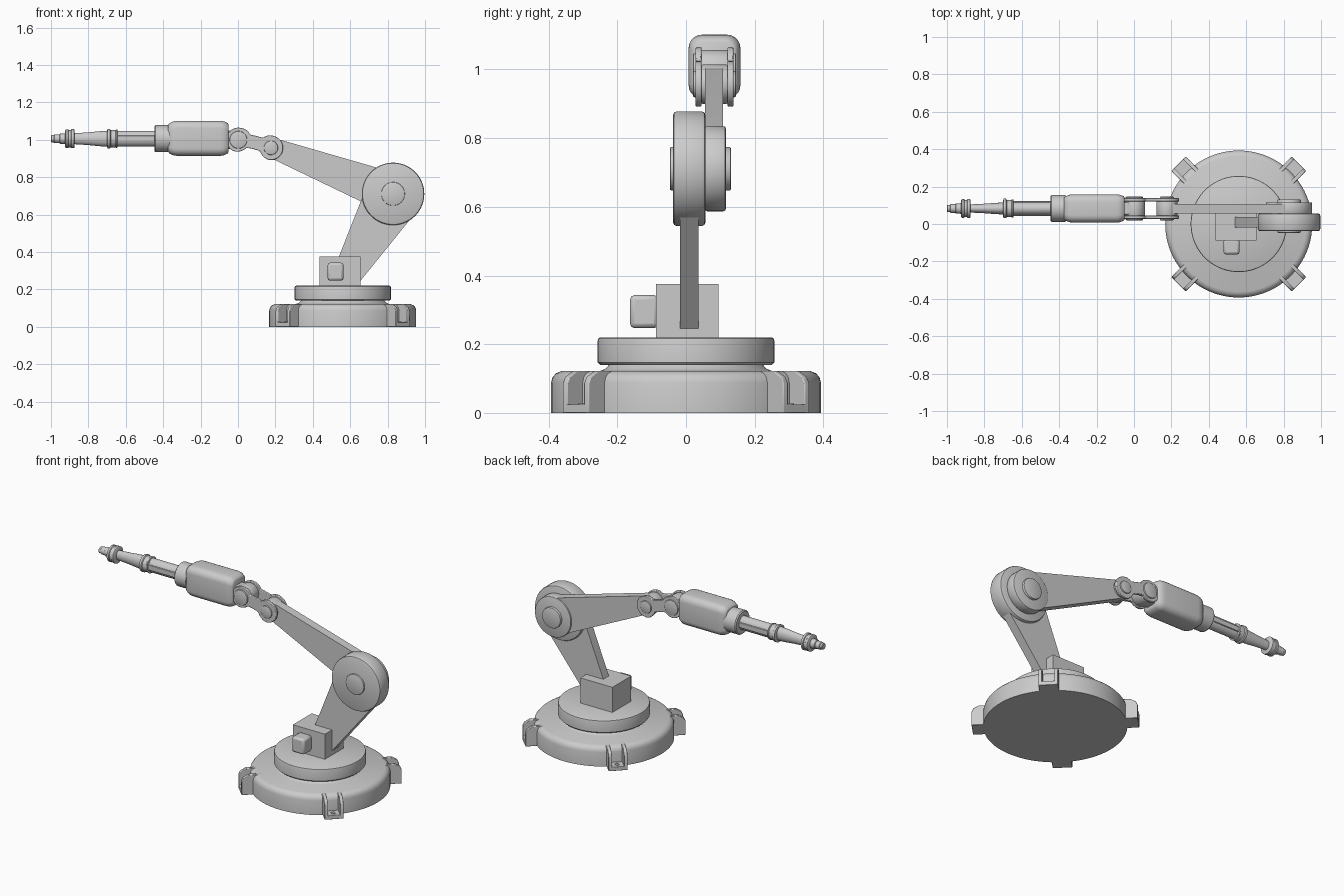
import bpy, bmesh, math
from mathutils import Matrix, Vector

if "Cube" in bpy.data.objects:
    bpy.data.objects.remove(bpy.data.objects["Cube"])

AY = 0.083   # centre plane of the forearm in y


def finish(name, bm, smooth=True, bevel=0.0, segs=2):
    bmesh.ops.recalc_face_normals(bm, faces=bm.faces)
    me = bpy.data.meshes.new(name)
    bm.to_mesh(me)
    bm.free()
    ob = bpy.data.objects.new(name, me)
    bpy.context.collection.objects.link(ob)
    if bevel:
        m = ob.modifiers.new("bevel", 'BEVEL')
        m.width, m.segments, m.limit_method = bevel, segs, 'ANGLE'
    if smooth:
        bpy.ops.object.select_all(action='DESELECT')
        ob.select_set(True)
        bpy.context.view_layer.objects.active = ob
        bpy.ops.object.shade_smooth_by_angle(angle=math.radians(35))
    return ob


def lathe(name, profile, loc, axis='Z', n=64, squash=(1, 1)):
    """Solid of revolution; profile = (radius, position along the axis)."""
    bm = bmesh.new()
    rings = []
    for r, h in profile:
        ring = []
        for i in range(n):
            a = 2 * math.pi * i / n
            u, v = r * math.cos(a) * squash[0], r * math.sin(a) * squash[1]
            p = {'Z': (u, v, h), 'Y': (u, h, v), 'X': (h, u, v)}[axis]
            ring.append(bm.verts.new(Vector(p) + Vector(loc)))
        rings.append(ring)
    for a, b in zip(rings, rings[1:]):
        for i in range(n):
            bm.faces.new((a[i], a[(i + 1) % n], b[(i + 1) % n], b[i]))
    bm.faces.new(rings[0])
    bm.faces.new(rings[-1])
    return finish(name, bm)


def disc(name, x, z, r, y0, y1, b=0.006, n=48):
    """Round-edged cylinder along y."""
    k = b * 0.3
    return lathe(name, [(r - b, y0), (r - k, y0 + k), (r, y0 + b),
                        (r, y1 - b), (r - k, y1 - k), (r - b, y1)], (x, 0, z), 'Y', n)


def prism(name, pts, y0, y1, bevel=0.0, mat=None):
    """Extrude an x-z outline along y."""
    bm = bmesh.new()
    f = bm.faces.new([bm.verts.new((x, y0, z)) for x, z in pts])
    ext = bmesh.ops.extrude_face_region(bm, geom=[f])['geom']
    bmesh.ops.translate(bm, vec=(0, y1 - y0, 0),
                        verts=[v for v in ext if isinstance(v, bmesh.types.BMVert)])
    if mat:
        bmesh.ops.transform(bm, matrix=mat, verts=bm.verts)
    return finish(name, bm, True, bevel)


def box(name, x, y, z, bevel=0.0, mat=None):
    return prism(name, [(x[0], z[0]), (x[1], z[0]), (x[1], z[1]), (x[0], z[1])],
                 y[0], y[1], bevel, mat)


# round base and turntable
BX = 0.56
lathe("base", [(0.393, 0), (0.393, 0.088), (0.389, 0.103), (0.379, 0.115), (0.362, 0.122),
               (0.25, 0.122), (0.235, 0.128), (0.222, 0.142)], (BX, 0, 0), n=96)
lathe("turntable", [(0.25, 0.14), (0.257, 0.147), (0.257, 0.211), (0.255, 0.217), (0.249, 0.22)],
      (BX, 0, 0), n=96)

# four open bolt lugs on the diagonals
lug_side = [(0.34, 0), (0.455, 0), (0.455, 0.085), (0.445, 0.105), (0.415, 0.122), (0.34, 0.122)]
for i in range(4):
    m = Matrix.Translation((BX, 0, 0)) @ Matrix.Rotation(math.radians(45 + 90 * i), 4, 'Z')
    for s, y0 in (("left", -0.054), ("right", 0.034)):
        prism(f"lug_wall_{s}_{i}", lug_side, y0, y0 + 0.02, 0.003, m)
    box(f"lug_floor_{i}", (0.34, 0.455), (-0.04, 0.04), (0, 0.025), 0.002, m)
    c = m @ Vector((0.424, 0, 0))
    lathe(f"lug_bolt_{i}", [(0.014, 0.02), (0.014, 0.028), (0.009, 0.028), (0.009, 0.0255)], c, n=20)

# pedestal block with its motor
box("pedestal", (0.436, 0.655), (-0.088, 0.095), (0.215, 0.375))
box("motor", (0.479, 0.564), (-0.163, -0.08), (0.247, 0.343), 0.013)

# lower arm and shoulder joint
SX, SZ = 0.829, 0.711
prism("lower_arm", [(0.50, 0.24), (0.65, 0.24), (0.925, 0.58), (0.83, 0.71), (0.664, 0.69), (0.537, 0.37)],
      -0.018, 0.037)
disc("shoulder_large_disc", SX, SZ, 0.167, -0.038, 0.057, 0.011, 72)
disc("shoulder_small_disc", SX, SZ, 0.124, 0.055, 0.116, 0.007, 64)
disc("shoulder_pin", SX, SZ, 0.063, -0.047, 0.131, 0.004)

# upper arm plate
prism("upper_arm", [(0.176, 0.893), (0.195, 0.893), (0.65, 0.674), (0.79, 0.607),
                    (0.83, 0.826), (0.227, 1.0), (0.176, 1.01)], 0.056, 0.108)

# elbow and wrist hubs joined by two waisted side links
EX, EZ, WX, WZ, R = 0.176, 0.957, 0.002, 1.0, 0.065
for nm, x, z, cap in (("elbow", EX, EZ, 0.038), ("wrist", WX, WZ, 0.047)):
    disc(nm + "_hub", x, z, 0.057, 0.043, 0.123, 0.006)
    disc(nm + "_pin", x, z, cap, 0.020, 0.146, 0.005)
L = math.hypot(EX - WX, EZ - WZ)
ang = math.atan2(EZ - WZ, EX - WX)
xs = [L / 2 - (L / 2 + R) * math.cos(math.pi * i / 40) for i in range(41)]


def half_width(x):
    d = min(abs(x), abs(x - L))
    w = math.sqrt(max(R * R - d * d, 0))
    return max(w, 0.036) if 0 < x < L else w


def place(x, w):
    bend = 0.007 * math.sin(math.pi * min(max(x / L, 0), 1))
    return (WX + x * math.cos(ang) - (w + bend) * math.sin(ang),
            WZ + x * math.sin(ang) + (w + bend) * math.cos(ang))


outline = [place(x, -half_width(x)) for x in xs]
outline += [place(x, half_width(x)) for x in reversed(xs[1:-1])]
for nm, y0 in (("front", 0.028), ("back", 0.121)):
    prism("link_" + nm, outline, y0, y0 + 0.017, 0.003)

# wrist neck and rounded forearm housing
box("wrist_neck", (-0.08, 0.0), (0.051, 0.115), (0.95, 1.05), 0.006)
bm = bmesh.new()
prof = [(-0.373, 0.78), (-0.368, 0.86), (-0.345, 0.97), (-0.325, 1.0),
        (-0.095, 1.0), (-0.075, 0.97), (-0.055, 0.87), (-0.05, 0.78)]
HY, HZ, CR, HC = 0.0755, 0.0935, 0.04, 1.008
rings = []
for x, s in prof:
    ring = []
    for q, (sy, sz) in enumerate(((1, 1), (-1, 1), (-1, -1), (1, -1))):
        for k in range(6):
            a = math.pi / 2 * (q + k / 5)
            ring.append(bm.verts.new((x, AY + s * (sy * (HY - CR) + CR * math.cos(a)),
                                      HC + s * (sz * (HZ - CR) + CR * math.sin(a)))))
    rings.append(ring)
n = len(rings[0])
for a, b in zip(rings, rings[1:]):
    for i in range(n):
        bm.faces.new((a[i], a[(i + 1) % n], b[(i + 1) % n], b[i]))
bm.faces.new(rings[0])
bm.faces.new(rings[-1])
finish("forearm_housing", bm)

# collar, grooved tube, rings, waisted nozzle and tip along the forearm axis
FC = (0, AY, 1.006)
lathe("collar", [(0.066, -0.447), (0.072, -0.441), (0.072, -0.365)], FC, 'X', 40)
lathe("tube", [(0.042, -0.66), (0.042, -0.44)], FC, 'X', 32, (0.85, 1))
for nm, y0 in (("front", AY - 0.039), ("back", AY + 0.027)):
    box("tube_rail_" + nm, (-0.65, -0.44), (y0, y0 + 0.012), (0.99, 1.022), 0.003)
lathe("rear_ring", [(0.044, -0.70), (0.052, -0.697), (0.052, -0.684), (0.046, -0.68),
                    (0.046, -0.655), (0.049, -0.652), (0.049, -0.646), (0.044, -0.644)], FC, 'X', 32)
lathe("nozzle", [(0.029, -0.885), (0.030, -0.86), (0.034, -0.80), (0.040, -0.74), (0.043, -0.69)],
      FC, 'X', 32, (0.75, 1))
lathe("front_ring", [(0.044, -0.924), (0.050, -0.92), (0.050, -0.908), (0.046, -0.905),
                     (0.046, -0.893), (0.051, -0.89), (0.051, -0.877), (0.045, -0.873)], FC, 'X', 32)
lathe("tip", [(0.016, -1.0), (0.019, -0.997), (0.019, -0.985), (0.023, -0.982), (0.023, -0.955),
              (0.027, -0.952), (0.027, -0.935), (0.030, -0.92)], FC, 'X', 24)
